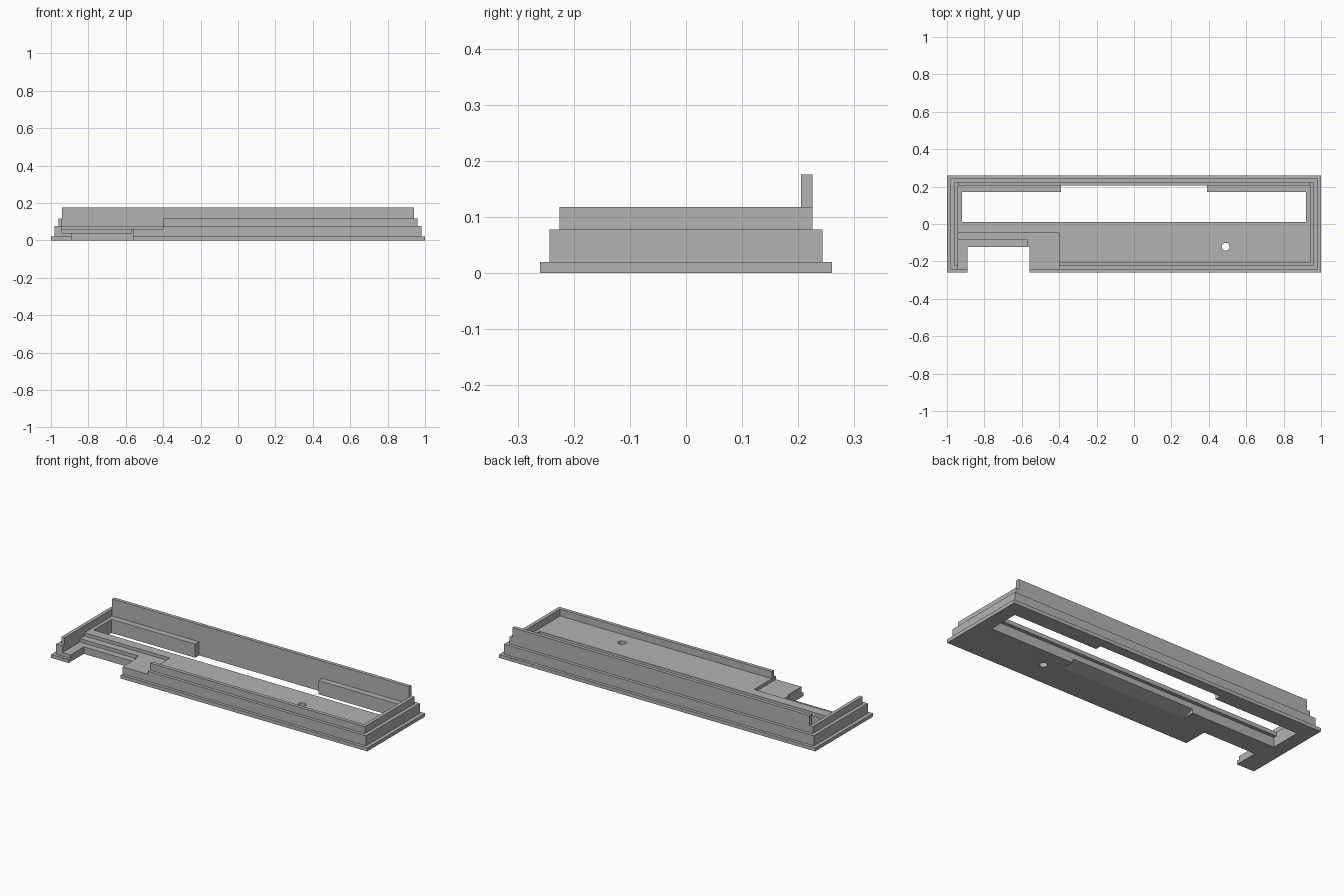
import bpy
import bmesh

cube = bpy.data.objects.get("Cube")
if cube:
    bpy.data.objects.remove(cube, do_unlink=True)

grey = bpy.data.materials.new("plain_grey")
grey.use_nodes = True
colour = (0.45, 0.45, 0.45, 1)
grey.diffuse_color = colour
grey.node_tree.nodes["Principled BSDF"].inputs["Base Color"].default_value = colour


def prism(name, axis_points, lo, hi, axis="z"):
    """Extrude a 2D outline along z (xy outline) or x (yz outline)."""
    place = (lambda p, h: (p[0], p[1], h)) if axis == "z" else (lambda p, h: (h, p[0], p[1]))
    bm = bmesh.new()
    face = bm.faces.new([bm.verts.new(place(p, lo)) for p in axis_points])
    grown = bmesh.ops.extrude_face_region(bm, geom=[face])["geom"]
    for v in (g for g in grown if isinstance(g, bmesh.types.BMVert)):
        v.co["xyz".index(axis)] = hi
    bmesh.ops.recalc_face_normals(bm, faces=bm.faces)
    mesh = bpy.data.meshes.new(name)
    bm.to_mesh(mesh)
    bm.free()
    mesh.materials.append(grey)
    obj = bpy.data.objects.new(name, mesh)
    bpy.context.collection.objects.link(obj)
    return obj


def box(name, x0, x1, y0, y1, z0, z1):
    return prism(name, [(x0, y0), (x1, y0), (x1, y1), (x0, y1)], z0, z1)


def combine(target, tool, operation):
    """Boolean a tool into the target, then discard the tool."""
    mod = target.modifiers.new("cut", "BOOLEAN")
    mod.operation = operation
    mod.solver = "EXACT"
    mod.object = tool
    bpy.context.view_layer.update()
    graph = bpy.context.evaluated_depsgraph_get()
    mesh = bpy.data.meshes.new_from_object(target.evaluated_get(graph))
    target.modifiers.clear()
    target.data = mesh
    bpy.data.objects.remove(tool, do_unlink=True)


# Stepped base: flange, body, upper rim and tall back lip
tray = box("stepped_tray", -1, 1, -0.26, 0.26, 0, 0.02)
for tier in (
    box("body", -0.98, 0.98, -0.243, 0.243, 0, 0.078),
    box("rim", -0.96, 0.96, -0.225, 0.225, 0, 0.118),
    box("back_lip", -0.94, 0.94, 0.205, 0.225, 0.05, 0.176),
):
    combine(tray, tier, "UNION")

# Long slot with a back edge that steps around the two tabs
slot = [(-0.92, 0.01), (0.92, 0.01), (0.92, 0.17), (0.39, 0.17),
        (0.39, 0.205), (-0.39, 0.205), (-0.39, 0.17), (-0.92, 0.17)]

for cutter in (
    # Recess inside the rim
    box("recess", -0.94, 0.94, -0.205, 0.205, 0.078, 0.3),
    prism("slot", slot, -0.1, 0.3),
    # Stepped corner opening at the front
    box("corner_shelf", -0.94, -0.4, -0.4, -0.045, 0.06, 0.3),
    box("corner_step", -0.94, -0.57, -0.4, -0.085, 0.04, 0.3),
    box("corner_notch", -0.89, -0.56, -0.4, -0.122, -0.1, 0.3),
    # Underside relief along the slot and its sloped middle part
    box("slot_undercut", -0.92, 0.92, -0.01, 0.05, -0.1, 0.055),
    prism("slope", [(-0.08, 0), (-0.08, -0.1), (0.05, -0.1), (0.05, 0.043)],
          -0.39, 0.39, "x"),
):
    combine(tray, cutter, "DIFFERENCE")

# Round screw hole
bpy.ops.mesh.primitive_cylinder_add(vertices=32, radius=0.021, depth=0.6,
                                    location=(0.49, -0.122, 0))
hole = bpy.context.object
hole.data.materials.append(grey)
combine(tray, hole, "DIFFERENCE")
